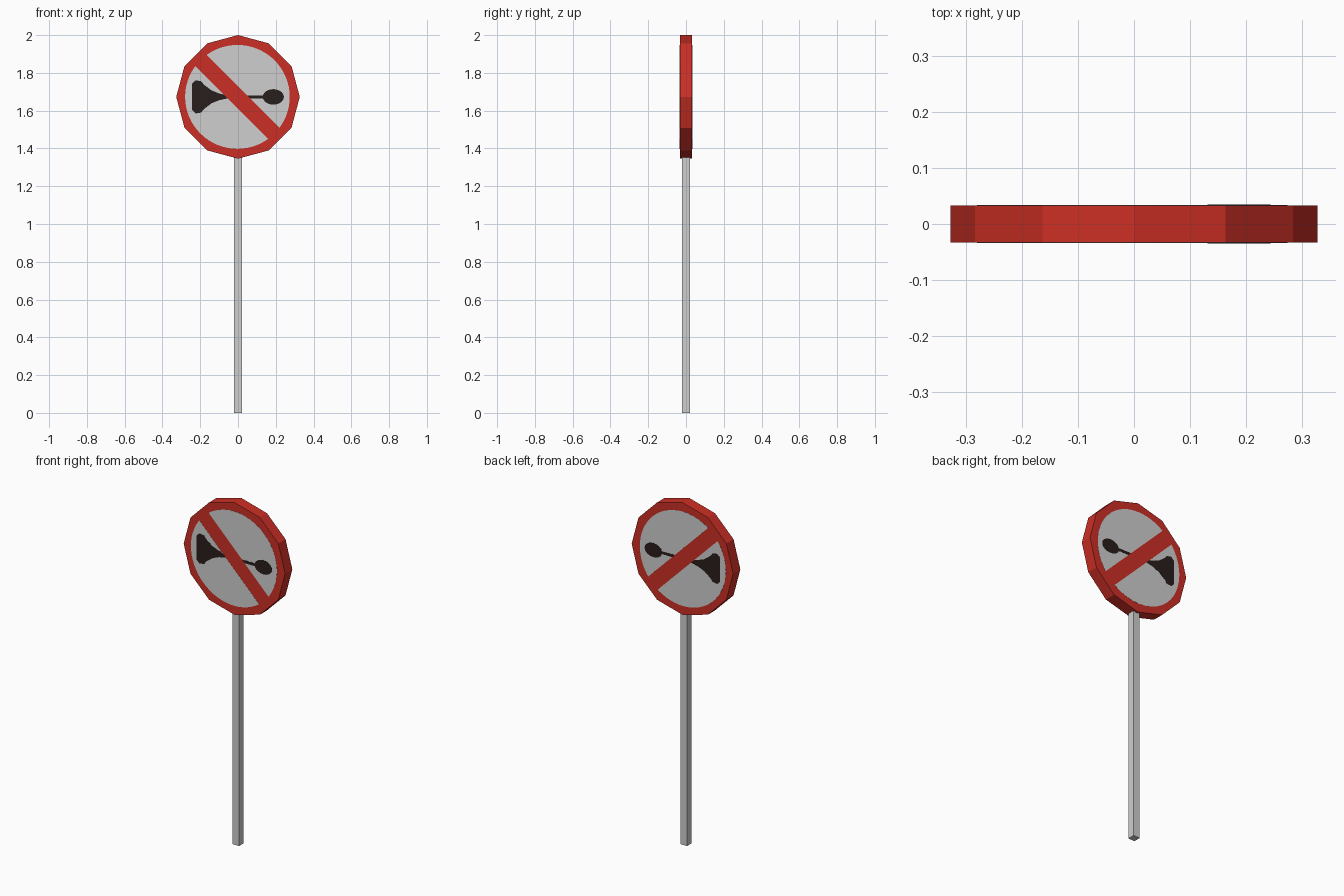
import bpy, bmesh, math

if "Cube" in bpy.data.objects:
    bpy.data.objects.remove(bpy.data.objects["Cube"])

CZ, R, HALF = 1.673, 0.327, 0.033      # disc centre height, radius, half depth
BAND_LOW, BAND_HIGH = -0.064, 0.057    # slash band limits, measured as x + z


def material(name, rgb):
    m = bpy.data.materials.new(name)
    m.diffuse_color = (*rgb, 1)
    m.use_nodes = True
    m.node_tree.nodes["Principled BSDF"].inputs["Base Color"].default_value = m.diffuse_color
    return m


red = material("sign red", (0.60, 0.028, 0.018))
grey = material("light grey", (0.62, 0.62, 0.62))
dark = material("dark brown", (0.022, 0.013, 0.012))


def prism(name, outlines, y0, y1, mat):
    """Extrude closed (x, z) outlines from y0 to y1."""
    bm = bmesh.new()
    for pts in outlines:
        face = bm.faces.new([bm.verts.new((x, y0, z + CZ)) for x, z in pts])
        ext = bmesh.ops.extrude_face_region(bm, geom=[face])
        verts = [v for v in ext["geom"] if isinstance(v, bmesh.types.BMVert)]
        bmesh.ops.translate(bm, verts=verts, vec=(0, y1 - y0, 0))
    bmesh.ops.recalc_face_normals(bm, faces=bm.faces)
    me = bpy.data.meshes.new(name)
    bm.to_mesh(me)
    bm.free()
    me.materials.append(mat)
    ob = bpy.data.objects.new(name, me)
    bpy.context.collection.objects.link(ob)
    return ob


def ellipse(n, rx, rz, cx=0.0):
    return [(cx + rx * math.cos(math.tau * i / n), rz * math.sin(math.tau * i / n))
            for i in range(n)]


def clip(pts, limit, sign):
    """Keep the part of an outline on one side of the line x + z = limit."""
    out = []
    for a, b in zip(pts, pts[1:] + pts[:1]):
        da, db = (sign * (p[0] + p[1] - limit) for p in (a, b))
        if da >= 0:
            out.append(a)
        if da * db < 0:
            t = da / (da - db)
            out.append((a[0] + t * (b[0] - a[0]), a[1] + t * (b[1] - a[1])))
    return out


def outside_band(pts):
    parts = (clip(pts, BAND_LOW, -1), clip(pts, BAND_HIGH, 1))
    return [p for p in parts if len(p) > 2]


# Post and twelve-sided sign body (the slash is the red left uncovered)
prism("post", [[(-0.021, -CZ), (0.021, -CZ), (0.021, -0.31), (-0.021, -0.31)]],
      -0.021, 0.021, grey)
prism("sign_disc", [ellipse(12, R, R)], -HALF, HALF, red)

# Horn symbol: flared bell and tube, mirrored top to bottom, plus a bulb
upper = [(-0.243, 0.070), (-0.225, 0.088), (-0.195, 0.083), (-0.180, 0.064),
         (-0.140, 0.034), (-0.100, 0.018), (-0.060, 0.009), (0.160, 0.008)]
horn = upper + [(x, -z) for x, z in reversed(upper)]
bulb = ellipse(20, 0.056, 0.041, 0.187)

# Thin painted plates on both faces
for side, s in (("front", -1), ("back", 1)):
    y = s * HALF
    prism(side + "_panels", outside_band(ellipse(64, 0.277, 0.275, -0.003)),
          y - s * 0.002, y + s * 0.0006, grey)
    prism(side + "_horn", outside_band(horn), y - s * 0.002, y + s * 0.0012, dark)
    prism(side + "_horn_bulb", [bulb], y - s * 0.002, y + s * 0.0014, dark)
